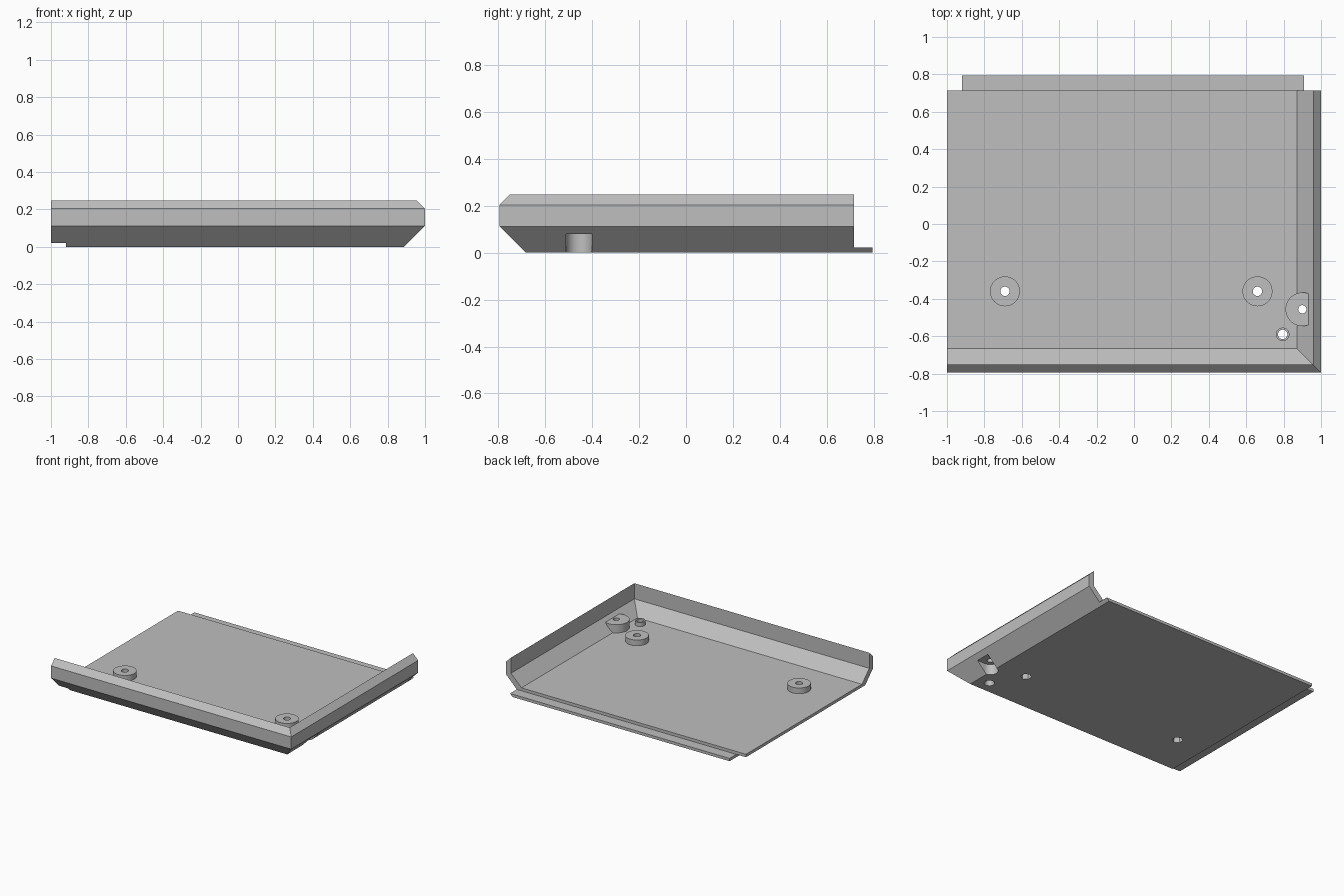
import bpy, bmesh
from math import radians
from mathutils import Vector

if "Cube" in bpy.data.objects:
    bpy.data.objects.remove(bpy.data.objects["Cube"])

GREY = bpy.data.materials.new("plain_grey")
GREY.use_nodes = True
COLOUR = (0.52, 0.52, 0.52, 1)
GREY.diffuse_color = COLOUR
GREY.node_tree.nodes["Principled BSDF"].inputs["Base Color"].default_value = COLOUR

FRONT = -0.795      # outer face of the front wall
T = 0.043           # sheet thickness
LAP = 0.021         # height of the half-lap joint
SLOPE = 0.112       # size of the lower bevel


def finish(name, bm):
    bmesh.ops.recalc_face_normals(bm, faces=bm.faces)
    mesh = bpy.data.meshes.new(name)
    bm.to_mesh(mesh)
    bm.free()
    mesh.materials.append(GREY)
    ob = bpy.data.objects.new(name, mesh)
    bpy.context.collection.objects.link(ob)
    return ob


def corner_slab(name, profile, left, back):
    """Sweep (inset, z) points round the front and side; close into a floor."""
    bm = bmesh.new()
    rings = []
    for inset, z in profile:
        y, x = FRONT + inset, 1 - inset
        rings.append([bm.verts.new(p) for p in ((left, y, z), (x, y, z), (x, back, z))])
    low = bm.verts.new((left, back, profile[0][1]))
    high = bm.verts.new((left, back, profile[-1][1]))
    for a, b in zip(rings, rings[1:]):
        for i in (0, 1):
            bm.faces.new((a[i], a[i + 1], b[i + 1], b[i]))
    bm.faces.new(rings[0] + [low])
    bm.faces.new(rings[-1] + [high])
    for i in (0, 2):
        bm.faces.new([r[i] for r in rings] + [high, low])
    return finish(name, bm)


def cylinder(name, x, y, z0, z1, r, r_top=None, sides=40, clip=False):
    bm = bmesh.new()
    bmesh.ops.create_cone(bm, cap_ends=True, segments=sides, radius1=r,
                          radius2=r if r_top is None else r_top, depth=z1 - z0)
    bmesh.ops.translate(bm, verts=bm.verts, vec=(x, y, (z0 + z1) / 2))
    if clip:  # trim along the middle of the sloping side wall
        cut = bmesh.ops.bisect_plane(
            bm, geom=bm.verts[:] + bm.edges[:] + bm.faces[:], clear_outer=True,
            plane_co=Vector((1 - SLOPE - T * 0.7, 0, 0)), plane_no=Vector((1, 0, -1)))
        bmesh.ops.holes_fill(bm, edges=[e for e in bm.edges if e.is_boundary])
    return finish(name, bm)


def box(name, lo, hi):
    bm = bmesh.new()
    bmesh.ops.create_cube(bm, size=1)
    for v in bm.verts:
        v.co = [lo[i] if v.co[i] < 0 else hi[i] for i in range(3)]
    return finish(name, bm)


def combine(target, others, operation):
    for other in others:
        mod = target.modifiers.new("join", "BOOLEAN")
        mod.operation, mod.object, mod.solver = operation, other, "EXACT"
        bpy.context.view_layer.objects.active = target
        bpy.ops.object.modifier_apply(modifier=mod.name)


# Tray: upper shell with bevelled walls, lower plate offset to form the laps
inner = SLOPE + 0.414 * T
shell = [(SLOPE - LAP, LAP), (0, SLOPE), (0, 0.204), (T, 0.204 + T),
         (T, T + inner - T), (inner, T)]
tray = corner_slab("tray", shell, -1, 0.715)
plate = corner_slab("lap_plate", [(SLOPE, 0), (SLOPE - LAP, LAP)], -0.92, -FRONT)
combine(tray, [plate], "UNION")

# Raised bosses and the holes through them
parts, cutters = [], []
for side, x in (("right", -0.69), ("left", 0.66)):
    parts.append(cylinder(side + "_boss", x, -0.36, 0.03, 0.086, 0.08))
    cutters.append(cylinder("bolt_hole", x, -0.36, -0.1, 0.2, 0.025))
    cutters.append(cylinder("nut_pocket", x, -0.36, -0.1, 0.045, 0.038, sides=6))

# Small corner tube with a flared underside
parts.append(cylinder("corner_tube", 0.795, -0.59, 0.03, 0.073, 0.036))
cutters.append(cylinder("tube_hole", 0.795, -0.59, -0.1, 0.2, 0.025))
cutters.append(cylinder("tube_flare", 0.795, -0.59, -0.004, 0.03, 0.038, 0.024))

# Wall boss, hollowed from outside by a round-ended slot
WX, WY, WR = 0.9, -0.456, 0.055
parts.append(cylinder("wall_boss", WX, WY, 0.03, 0.105, 0.09, clip=True))
cutters.append(cylinder("wall_hole", WX, WY, -0.1, 0.2, 0.022))
slot = cylinder("wall_slot", WX, WY, -0.1, 0.08, WR)
opening = box("slot_opening", (WX, WY - WR, -0.1), (1.2, WY + WR, 0.08))
combine(slot, [opening], "UNION")
cutters.append(slot)

for ob in [tray] + parts:
    combine(ob, cutters, "DIFFERENCE")
for helper in cutters + [plate, opening]:
    bpy.data.objects.remove(helper)

# Smooth the round walls, keep the bevels crisp
for ob in [tray] + parts:
    bpy.ops.object.select_all(action="DESELECT")
    ob.select_set(True)
    bpy.context.view_layer.objects.active = ob
    bpy.ops.object.shade_smooth_by_angle(angle=radians(25))
